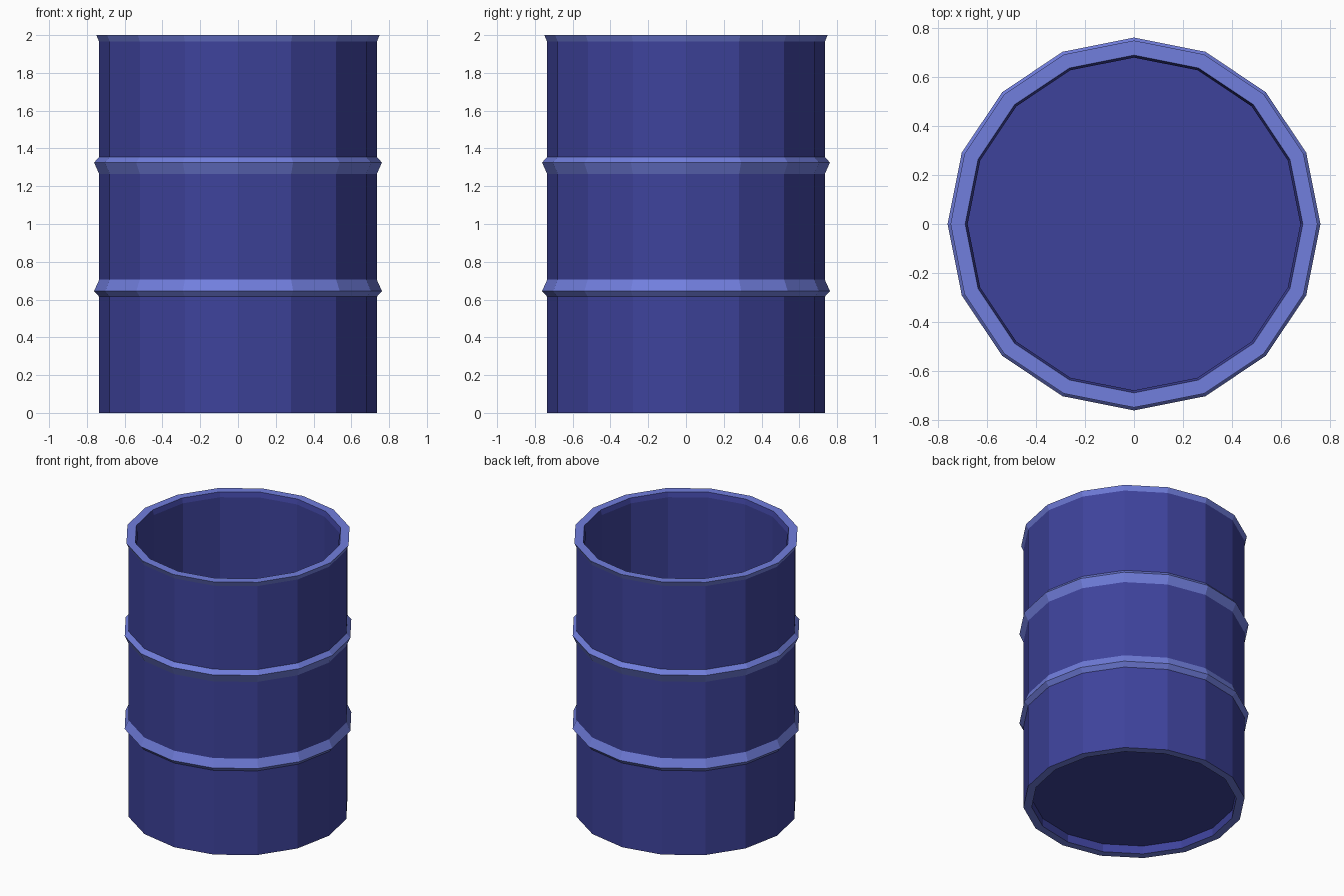
import bpy
import bmesh
from math import cos, sin, tau

SIDES = 16

cube = bpy.data.objects.get("Cube")
if cube:
    bpy.data.objects.remove(cube, do_unlink=True)


def make_material(name, rgb):
    mat = bpy.data.materials.new(name)
    mat.use_nodes = True
    colour = (*rgb, 1.0)
    mat.diffuse_color = colour
    mat.node_tree.nodes["Principled BSDF"].inputs["Base Color"].default_value = colour
    return mat


dark_blue = make_material("dark blue paint", (0.048, 0.055, 0.33))
light_blue = make_material("light blue trim", (0.165, 0.21, 0.73))


def lathe(name, profile, material, cap_start=False, cap_end=False):
    """Spin a (radius, height) profile around z with flat faces."""
    bm = bmesh.new()
    rings = [[bm.verts.new((r * cos(tau * i / SIDES), r * sin(tau * i / SIDES), z))
              for i in range(SIDES)] for r, z in profile]
    for low, high in zip(rings, rings[1:]):
        for i in range(SIDES):
            j = (i + 1) % SIDES
            bm.faces.new((low[i], low[j], high[j], high[i]))
    if cap_start:
        bm.faces.new(rings[0][::-1])
    if cap_end:
        bm.faces.new(rings[-1])
    mesh = bpy.data.meshes.new(name)
    bm.to_mesh(mesh)
    bm.free()
    mesh.materials.append(material)
    obj = bpy.data.objects.new(name, mesh)
    bpy.context.collection.objects.link(obj)
    return obj


BODY, RING, RIM = 0.735, 0.762, 0.75
INNER, LIP = 0.68, 0.69
LIP_Z, BASE_Z, FLOOR_Z = 1.965, 0.06, 0.08

# Outer wall sections between the raised hoops
hoops = {"lower": (0.615, 0.645, 0.705), "upper": (1.265, 1.325, 1.355)}
sections = {
    "lower_wall": (0, hoops["lower"][0]),
    "middle_wall": (hoops["lower"][2], hoops["upper"][0]),
    "upper_wall": (hoops["upper"][2], LIP_Z),
}
for name, (bottom, top) in sections.items():
    lathe(name, [(BODY, bottom), (BODY, top)], dark_blue)

# Raised hoops
for name, (bottom, peak, top) in hoops.items():
    lathe(name + "_hoop", [(BODY, bottom), (RING, peak), (BODY, top)], light_blue)

# Flared top rim and flat bottom rim
lathe("top_rim", [(BODY, LIP_Z), (RIM, 2), (LIP, 2)], light_blue)
lathe("bottom_rim", [(INNER, 0), (BODY, 0)], light_blue)

# Open interior down to the floor, and the recessed underside
lathe("inner_wall_and_floor", [(LIP, 2), (INNER, LIP_Z), (INNER, FLOOR_Z)],
      dark_blue, cap_end=True)
lathe("recessed_base", [(INNER, BASE_Z), (INNER, 0)], dark_blue, cap_start=True)
